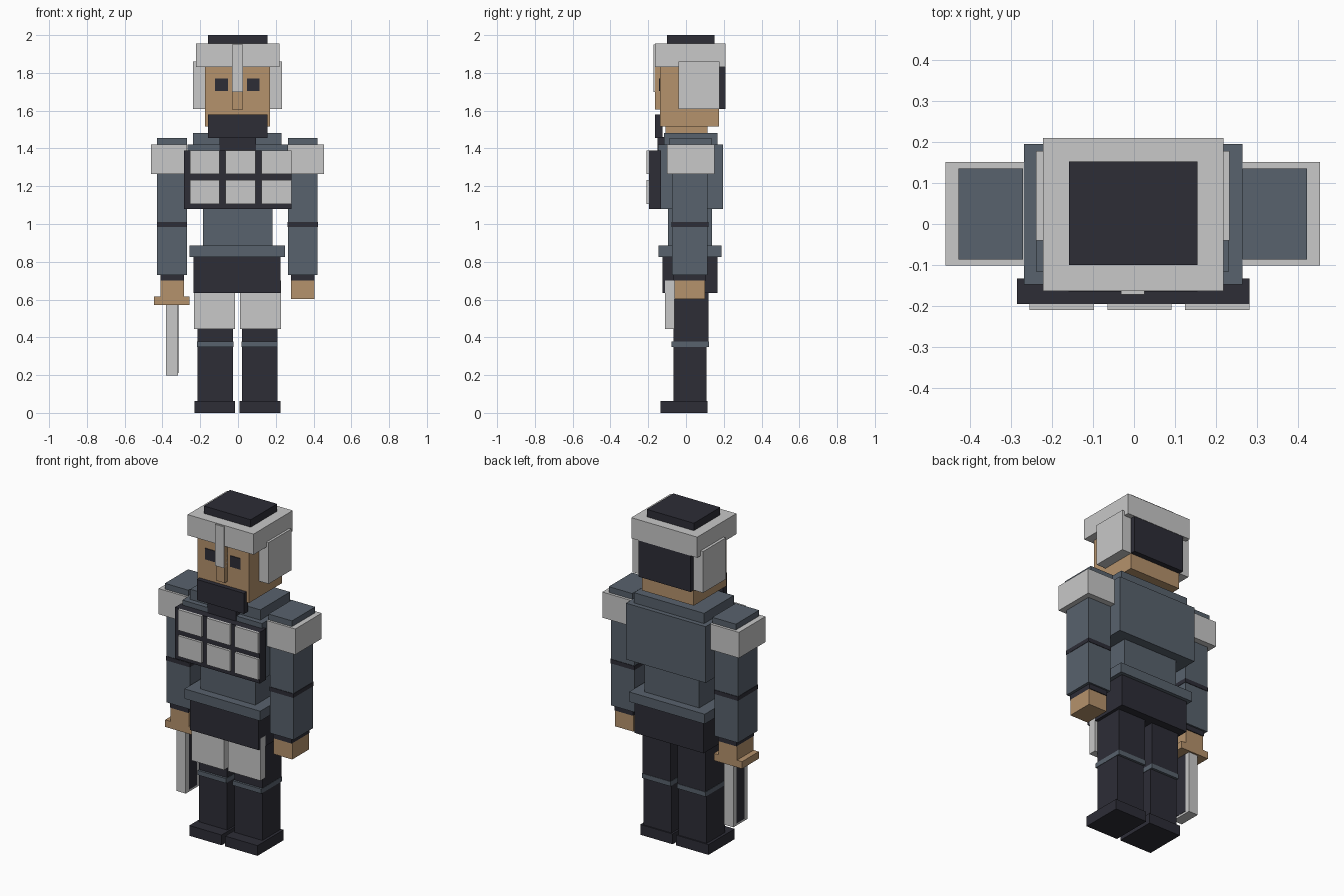
import bpy
import bmesh
from mathutils import Matrix, Vector


def material(name, rgb):
    m = bpy.data.materials.new(name)
    m.diffuse_color = (*rgb, 1)
    return m


STEEL = material("pale_steel", (0.58, 0.58, 0.58))
SLATE = material("slate_cloth", (0.098, 0.122, 0.153))
DARK = material("dark_leather", (0.026, 0.026, 0.037))
SKIN = material("skin", (0.46, 0.287, 0.15))


def box(name, mat, x, y, z):
    """Box given by its (min, max) range on each axis."""
    lo, hi = (Vector(p) for p in zip(x, y, z))
    bm = bmesh.new()
    bmesh.ops.create_cube(bm, size=1, matrix=Matrix.Translation((lo + hi) / 2)
                          @ Matrix.Diagonal((*(hi - lo), 1)))
    mesh = bpy.data.meshes.new(name)
    bm.to_mesh(mesh)
    bm.free()
    mesh.materials.append(mat)
    ob = bpy.data.objects.new(name, mesh)
    bpy.context.collection.objects.link(ob)
    return ob


def pair(name, mat, x, y, z):
    """Left and right copies, mirrored about the slightly offset body centre."""
    c = -0.003
    box(name + "_left", mat, (c + x[0], c + x[1]), y, z)
    box(name + "_right", mat, (c - x[1], c - x[0]), y, z)


# Legs
pair("boot", DARK, (0.012, 0.228), (-0.135, 0.115), (0, 0.062))
pair("shin", DARK, (0.024, 0.211), (-0.065, 0.108), (0.062, 0.35))
pair("knee_band", SLATE, (0.022, 0.213), (-0.078, 0.122), (0.35, 0.378))
pair("thigh", DARK, (0.024, 0.211), (-0.065, 0.12), (0.378, 0.66))
pair("thigh_plate", STEEL, (0.013, 0.23), (-0.11, -0.062), (0.445, 0.70))

# Torso
box("skirt", DARK, (-0.235, 0.226), (-0.125, 0.167), (0.635, 0.826))
box("belt", SLATE, (-0.257, 0.25), (-0.145, 0.188), (0.826, 0.885))
box("waist", SLATE, (-0.185, 0.182), (-0.095, 0.138), (0.885, 1.08))
box("chest", SLATE, (-0.268, 0.265), (-0.148, 0.195), (1.08, 1.42))
box("collar", SLATE, (-0.238, 0.231), (-0.117, 0.167), (1.42, 1.482))

# Breastplate with a grid of steel tiles
box("breastplate", DARK, (-0.285, 0.282), (-0.195, -0.133), (1.08, 1.39))
for row, z in enumerate((1.107, 1.265)):
    for col, x in enumerate((-0.255, -0.065, 0.125)):
        box(f"chest_tile_{row}_{col}", STEEL, (x, x + 0.157),
            (-0.21, -0.195), (z, z + 0.125))

# Arms
pair("sleeve", SLATE, (0.268, 0.425), (-0.073, 0.115), (0.73, 1.42))
pair("elbow_band", DARK, (0.266, 0.427), (-0.076, 0.118), (0.985, 1.01))
pair("shoulder_top", SLATE, (0.268, 0.425), (-0.087, 0.135), (1.42, 1.455))
pair("shoulder_plate", STEEL, (0.266, 0.457), (-0.101, 0.151), (1.265, 1.42))
pair("cuff", DARK, (0.284, 0.408), (-0.065, 0.105), (0.70, 0.73))
pair("hand", SKIN, (0.284, 0.408), (-0.06, 0.10), (0.602, 0.70))

# Sword held in one hand, dark groove on both sides of the blade
box("sword_guard", SKIN, (-0.445, -0.256), (-0.06, 0.10), (0.572, 0.615))
box("sword_blade", STEEL, (-0.38, -0.318), (-0.045, 0.09), (0.197, 0.572))
for side, x in (("outer", -0.382), ("inner", -0.319)):
    box("blade_groove_" + side, DARK, (x, x + 0.003), (-0.015, 0.062), (0.21, 0.572))

# Head and face
box("neck", SKIN, (-0.13, 0.125), (-0.108, 0.115), (1.48, 1.52))
box("head", SKIN, (-0.175, 0.17), (-0.138, 0.176), (1.515, 1.85))
box("nose", SKIN, (-0.032, 0.026), (-0.164, -0.138), (1.607, 1.83))
pair("eye", DARK, (0.05, 0.118), (-0.142, -0.137), (1.703, 1.77))
box("beard", DARK, (-0.16, 0.155), (-0.165, -0.125), (1.455, 1.58))
box("beard_tip", DARK, (-0.098, 0.094), (-0.152, -0.115), (1.385, 1.46))

# Helmet
box("helmet_brim", STEEL, (-0.222, 0.219), (-0.164, 0.21), (1.83, 1.955))
box("helmet_crown", DARK, (-0.159, 0.155), (-0.10, 0.152), (1.955, 2.0))
box("nose_guard", STEEL, (-0.032, 0.026), (-0.172, -0.138), (1.70, 1.95))
box("neck_guard", DARK, (-0.176, 0.171), (0.176, 0.208), (1.61, 1.83))
pair("cheek_guard", STEEL, (0.172, 0.236), (-0.04, 0.178), (1.61, 1.86))
